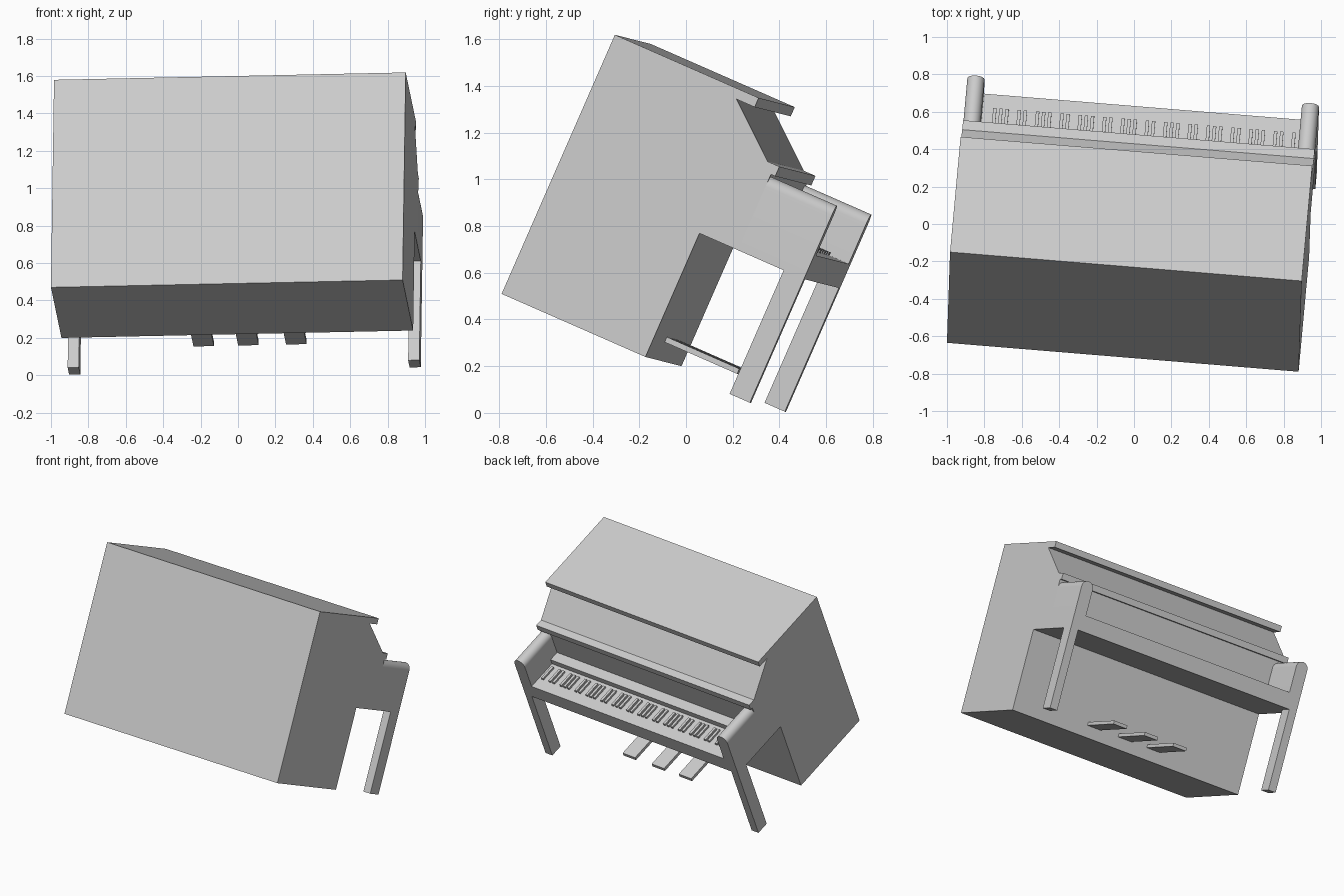
import bpy
import bmesh
import math
from mathutils import Matrix, Euler, Vector

cube = bpy.data.objects.get("Cube")
if cube:
    bpy.data.objects.remove(cube)

# Single grey finish
grey = bpy.data.materials.new("light_grey")
grey.use_nodes = True
COLOUR = (0.6, 0.6, 0.6, 1)
grey.diffuse_color = COLOUR
grey.node_tree.nodes["Principled BSDF"].inputs["Base Color"].default_value = COLOUR

# The piano is built upright (x width, y depth, z height), then tipped as a whole
TILT = Matrix.Translation((-0.06, -0.7125, 0.49)) @ Euler(
    [math.radians(a) for a in (-23.6, -1.2, -4.7)], 'XYZ').to_matrix().to_4x4()

HALF = 0.9435        # half width of the case
ARM = 0.092          # arm width
FRONT = 1.165        # keyboard front edge
BED_LOW, BED_TOP = 0.578, 0.69
INNER = HALF - ARM


def finish(name, bm, smooth=False):
    bmesh.ops.recalc_face_normals(bm, faces=bm.faces)
    mesh = bpy.data.meshes.new(name)
    bm.to_mesh(mesh)
    bm.free()
    mesh.materials.append(grey)
    obj = bpy.data.objects.new(name, mesh)
    bpy.context.collection.objects.link(obj)
    obj.matrix_world = TILT
    if smooth:
        bpy.ops.object.select_all(action='DESELECT')
        obj.select_set(True)
        bpy.context.view_layer.objects.active = obj
        bpy.ops.object.shade_smooth_by_angle(angle=math.radians(35))
    return obj


def add_box(bm, x0, x1, y0, y1, z0, z1):
    size = Matrix.Diagonal((x1 - x0, y1 - y0, z1 - z0, 1))
    mid = Matrix.Translation(((x0 + x1) / 2, (y0 + y1) / 2, (z0 + z1) / 2))
    bmesh.ops.create_cube(bm, size=1, matrix=mid @ size)


def box(name, *bounds):
    bm = bmesh.new()
    add_box(bm, *bounds)
    return finish(name, bm)


def prism(name, points, offset, smooth=False):
    bm = bmesh.new()
    face = bm.faces.new([bm.verts.new(p) for p in points])
    moved = bmesh.ops.extrude_face_region(bm, geom=[face])["geom"]
    verts = [v for v in moved if isinstance(v, bmesh.types.BMVert)]
    bmesh.ops.translate(bm, verts=verts, vec=Vector(offset))
    return finish(name, bm, smooth)


# Case with sloping upper panel
case_side = [(0, 0), (0.675, 0), (0.675, BED_LOW), (0.855, BED_LOW), (0.855, 0.935),
             (0.82, 0.977), (0.59, 1.168), (0, 1.168)]
prism("case", [(-HALF, y, z) for y, z in case_side], (2 * HALF, 0, 0))
box("top_lid", -HALF, HALF, 0, 0.675, 1.168, 1.211)
box("music_ledge", -HALF, HALF, 0.80, 0.875, 0.932, 0.977)

# Keyboard
box("key_bed", -INNER, INNER, 0.85, FRONT, BED_LOW, BED_TOP)
box("key_back_rail", -INNER, INNER, 0.85, 0.93, BED_TOP, 0.73)

bm = bmesh.new()
pitch = 2 * INNER / 52
for i in range(51):
    if "ABCDEFG"[i % 7] in "ACDFG":
        x = INNER - (i + 1) * pitch
        add_box(bm, x - 0.009, x + 0.009, 0.96, 1.08, BED_TOP - 0.005, 0.705)
finish("black_keys", bm)

# Round-topped arms and front legs
radius = ARM / 2
for side, word in ((1, "left"), (-1, "right")):
    centre = side * (HALF - radius)
    arch = [(centre + radius * math.cos(math.pi * k / 16),
             0.85, 0.922 - radius + radius * math.sin(math.pi * k / 16)) for k in range(17)]
    outline = [(centre + radius, 0.85, BED_LOW)] + arch + [(centre - radius, 0.85, BED_LOW)]
    prism(word + "_arm", outline, (0, FRONT - 0.85, 0), True)
    outer, inner = side * HALF, side * (HALF - 0.06)
    box(word + "_leg", min(outer, inner), max(outer, inner), 1.07, FRONT, 0, BED_LOW + 0.005)

# Pedals
for x, word in ((0.287, "left"), (0.03, "middle"), (-0.21, "right")):
    box(word + "_pedal", x - 0.055, x + 0.055, 0.66, 1.015, 0.083, 0.107)
